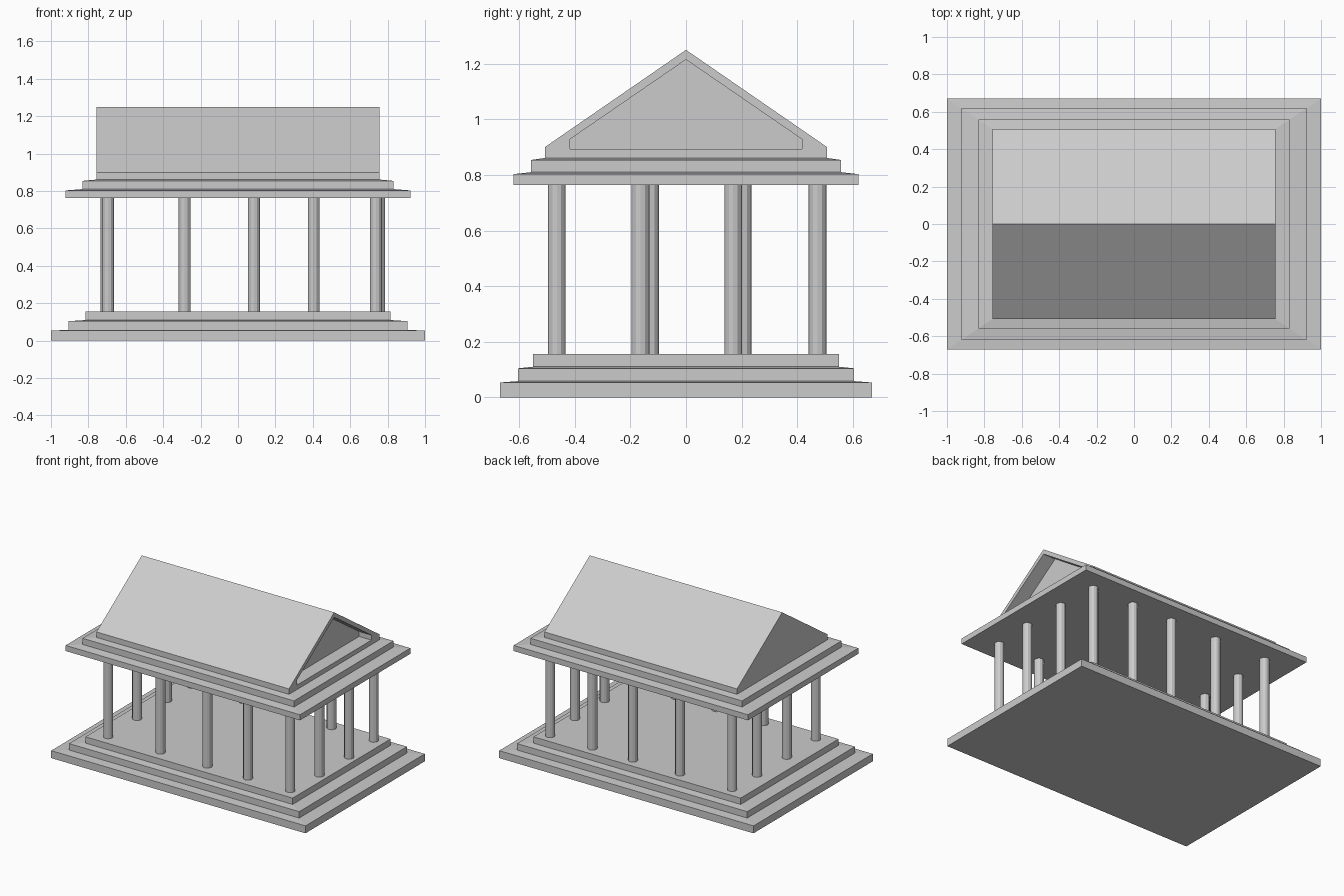
import bpy, bmesh

if "Cube" in bpy.data.objects:
    bpy.data.objects.remove(bpy.data.objects["Cube"])


def loft(name, rings):
    """Bridge successive rings of points and cap both ends."""
    bm = bmesh.new()
    loops = [[bm.verts.new(p) for p in ring] for ring in rings]
    for a, b in zip(loops, loops[1:]):
        n = len(a)
        for i in range(n):
            j = (i + 1) % n
            bm.faces.new((a[i], a[j], b[j], b[i]))
    bm.faces.new(loops[0])
    bm.faces.new(loops[-1])
    bmesh.ops.recalc_face_normals(bm, faces=bm.faces)
    mesh = bpy.data.meshes.new(name)
    bm.to_mesh(mesh)
    bm.free()
    obj = bpy.data.objects.new(name, mesh)
    bpy.context.collection.objects.link(obj)
    return obj


def rect(x, y, z):
    return [(-x, -y, z), (x, -y, z), (x, y, z), (-x, y, z)]


# stepped base, treads rising slightly toward the next step
loft("stepped_base", [rect(*r) for r in (
    (1.0, 0.67, 0.0), (1.0, 0.67, 0.053),
    (0.905, 0.605, 0.058), (0.905, 0.605, 0.104),
    (0.815, 0.55, 0.11), (0.815, 0.55, 0.155))])

# two-tier slab carried by the columns
loft("entablature", [rect(*r) for r in (
    (0.922, 0.62, 0.763), (0.922, 0.62, 0.803),
    (0.832, 0.558, 0.81), (0.832, 0.558, 0.854),
    (0.757, 0.508, 0.861))])


# gabled roof with a recessed pediment on the right end
def gable(x, half, bottom, eave, ridge):
    return [(x, -half, bottom), (x, half, bottom), (x, half, eave),
            (x, 0, ridge), (x, -half, eave)]


outer = (0.508, 0.86, 0.90, 1.25)
inner = (0.418, 0.893, 0.928, 1.215)
loft("roof", [gable(-0.757, *outer), gable(0.757, *outer),
              gable(0.757, *inner), gable(0.66, *inner)])

# columns: front and back rows, then the two ends
spots = [(x, y) for y in (-0.465, 0.473)
         for x in (-0.695, -0.285, 0.085, 0.405, 0.737)]
spots += [(0.755, -0.164), (0.755, 0.17), (-0.702, -0.13), (-0.702, 0.203)]
for i, (x, y) in enumerate(spots):
    bpy.ops.mesh.primitive_cylinder_add(
        vertices=12, radius=0.032, depth=0.62, location=(x, y, 0.459))
    bpy.context.object.name = f"column_{i + 1}"
